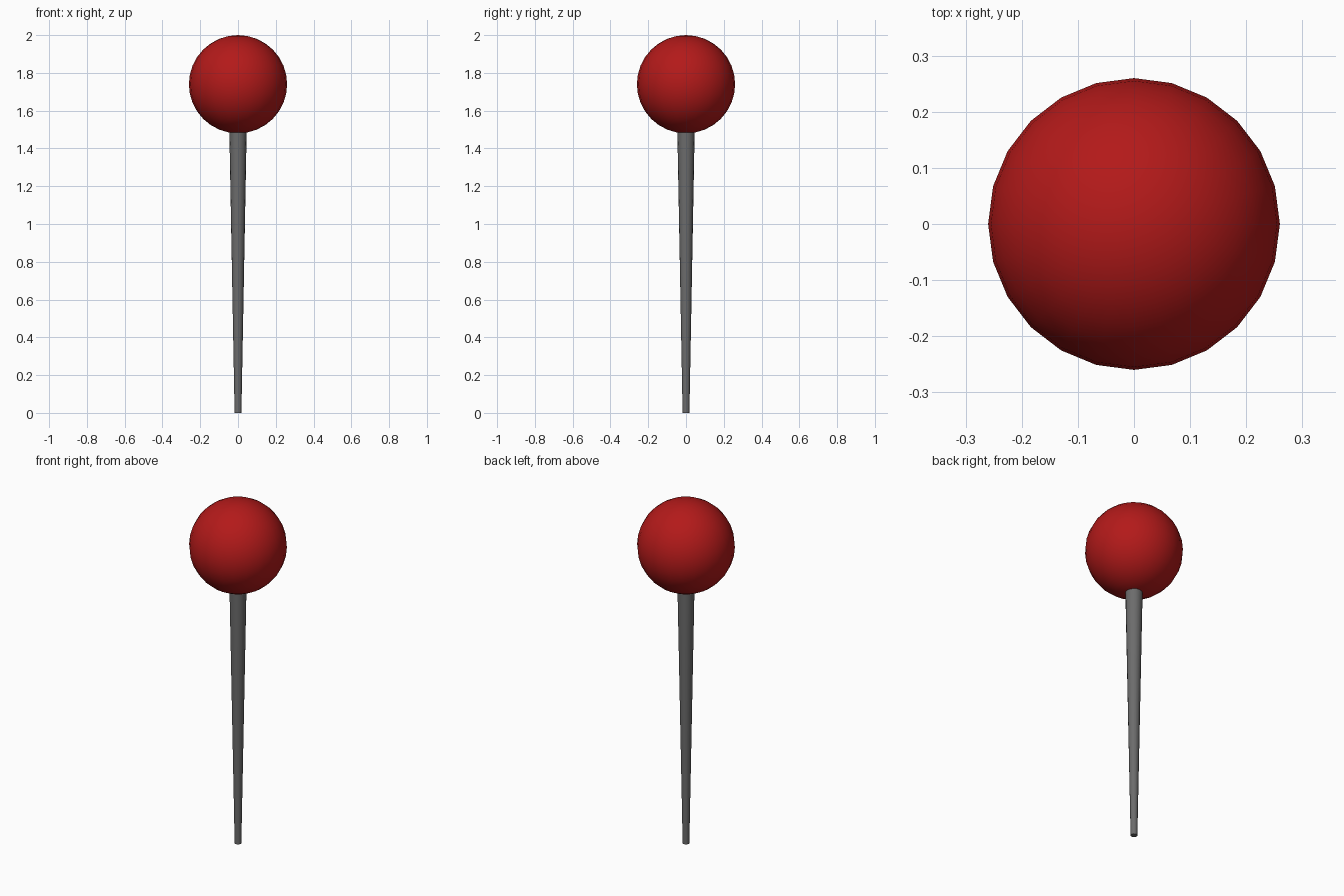
import bpy

if "Cube" in bpy.data.objects:
    bpy.data.objects.remove(bpy.data.objects["Cube"])

R = 0.26          # ball radius
TOP = 2.0


def smooth(obj, name):
    obj.name = name
    bpy.ops.object.shade_smooth_by_angle()


def colour(obj, name, rgb):
    mat = bpy.data.materials.new(name)
    mat.diffuse_color = (*rgb, 1)
    mat.use_nodes = True
    mat.node_tree.nodes["Principled BSDF"].inputs["Base Color"].default_value = mat.diffuse_color
    obj.data.materials.append(mat)


# Round red head
bpy.ops.mesh.primitive_uv_sphere_add(segments=24, ring_count=16, radius=R,
                                     location=(0, 0, TOP - R))
head = bpy.context.object
smooth(head, "pin_head")
colour(head, "red", (0.45, 0.01, 0.01))

# Tapered shaft, reaching just inside the head
SHAFT = TOP - 2 * R + 0.02
bpy.ops.mesh.primitive_cone_add(vertices=16, radius1=0.018, radius2=0.046,
                                depth=SHAFT, location=(0, 0, SHAFT / 2))
shaft = bpy.context.object
smooth(shaft, "pin_shaft")
colour(shaft, "dark_grey", (0.15, 0.15, 0.15))
